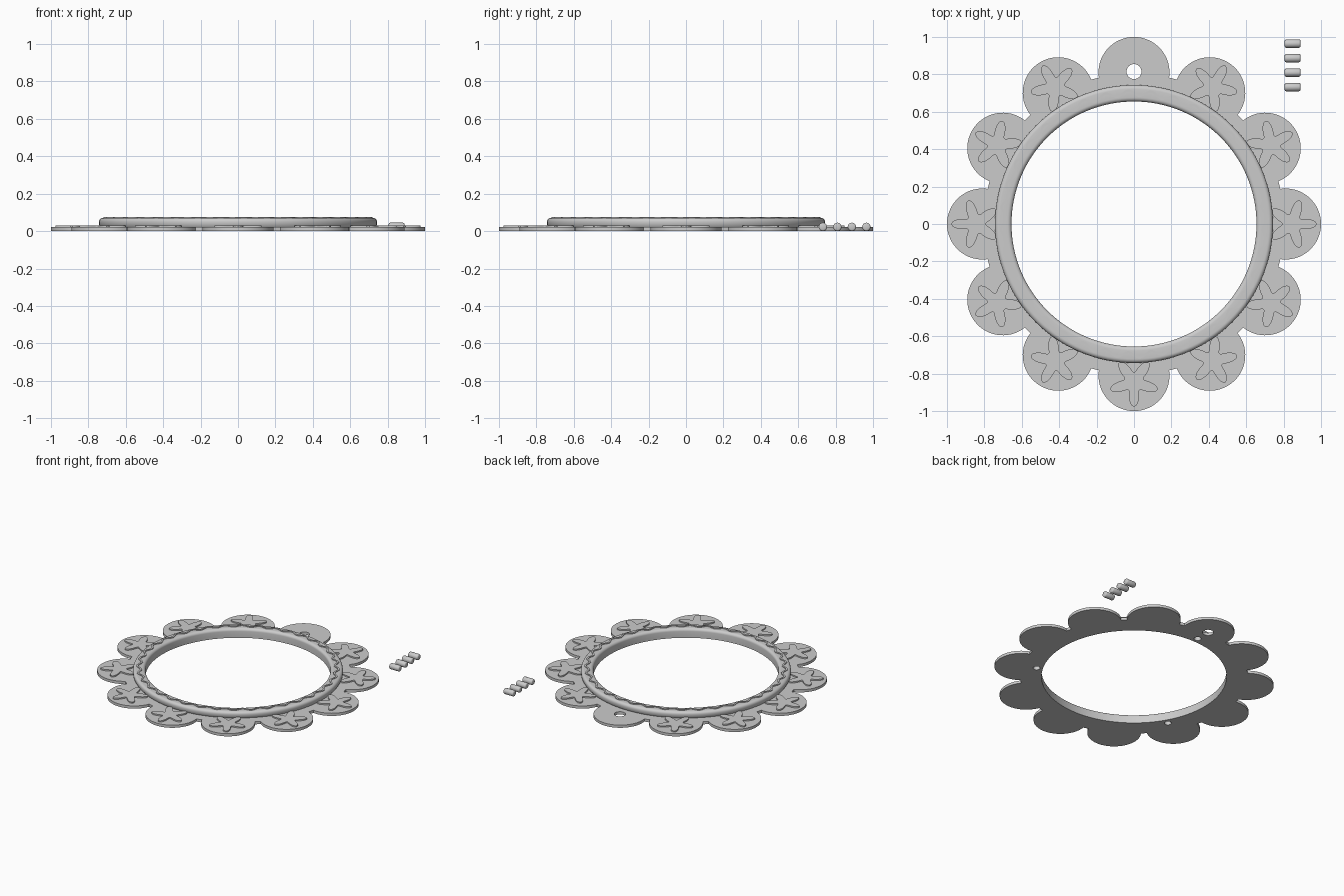
import bpy, bmesh
from math import sin, cos, pi, acos, radians
from mathutils import Matrix, Vector

cube = bpy.data.objects.get("Cube")
if cube:
    bpy.data.objects.remove(cube)

grey = bpy.data.materials.new("plain_grey")
grey.use_nodes = True
COLOUR = (0.6, 0.6, 0.6, 1)
grey.diffuse_color = COLOUR
grey.node_tree.nodes["Principled BSDF"].inputs["Base Color"].default_value = COLOUR

PETALS, PETAL_DIST, PETAL_R, DISC_R = 12, 0.81, 0.19, 0.805
BASE_TOP, RING_TOP = 0.021, 0.071
MID_R = 0.70


def select(ob):
    bpy.ops.object.select_all(action='DESELECT')
    ob.select_set(True)
    bpy.context.view_layer.objects.active = ob


def smooth(ob, degrees=40):
    select(ob)
    bpy.ops.object.shade_smooth_by_angle(angle=radians(degrees))


def polar(radius, n, centre=(0, 0), turn=0):
    """Closed loop whose radius may be a function of the angle."""
    pts = []
    for i in range(n):
        a = 2 * pi * i / n
        r = radius(a) if callable(radius) else radius
        pts.append((centre[0] + r * cos(a + turn), centre[1] + r * sin(a + turn)))
    return pts


def plate(name, loops, z0, z1):
    """Flat plate from closed loops; inner loops become holes."""
    cu = bpy.data.curves.new(name, 'CURVE')
    cu.dimensions = '2D'
    cu.fill_mode = 'BOTH'
    cu.extrude = (z1 - z0) / 2
    for loop in loops:
        sp = cu.splines.new('POLY')
        sp.points.add(len(loop) - 1)
        for p, (x, y) in zip(sp.points, loop):
            p.co = (x, y, 0, 1)
        sp.use_cyclic_u = True
    ob = bpy.data.objects.new(name, cu)
    ob.location.z = (z0 + z1) / 2
    bpy.context.collection.objects.link(ob)
    select(ob)
    bpy.ops.object.convert(target='MESH')
    ob = bpy.context.object
    ob.data.materials.clear()
    ob.data.materials.append(grey)
    smooth(ob)
    return ob


def mesh_object(name, bm):
    bmesh.ops.recalc_face_normals(bm, faces=bm.faces)
    me = bpy.data.meshes.new(name)
    bm.to_mesh(me)
    bm.free()
    me.materials.append(grey)
    ob = bpy.data.objects.new(name, me)
    bpy.context.collection.objects.link(ob)
    return ob


# Scalloped base with centre opening, hanging hole and three peg sockets
outline = []
reach = acos((DISC_R**2 - PETAL_DIST**2 - PETAL_R**2) / (2 * PETAL_DIST * PETAL_R))
for k in range(PETALS):
    a = 2 * pi * k / PETALS
    for i in range(33):
        t = a - reach + 2 * reach * i / 32
        outline.append((PETAL_DIST * cos(a) + PETAL_R * cos(t),
                        PETAL_DIST * sin(a) + PETAL_R * sin(t)))
socket_angles = [pi / 2 + k * 2 * pi / 3 for k in range(3)]
sockets = [(MID_R * cos(a), MID_R * sin(a)) for a in socket_angles]
holes = [polar(0.655, 128), polar(0.04, 32, (0, 0.815))]
holes += [polar(0.025, 24, c) for c in sockets]
plate("petal_base", [outline] + holes, 0, BASE_TOP)

# Raised ring, rounded on its upper edges
profile = [(0.655, BASE_TOP), (0.655, 0.05)]
for i in range(1, 7):
    t = pi / 2 * i / 6
    profile.append((0.677 - 0.022 * cos(t), 0.05 + (RING_TOP - 0.05) * sin(t)))
for i in range(7):
    t = pi / 2 * i / 6
    profile.append((0.721 + 0.022 * sin(t), 0.05 + (RING_TOP - 0.05) * cos(t)))
profile += [(0.743, 0.034), (0.735, BASE_TOP)]
bm = bmesh.new()
verts = [bm.verts.new((r, 0, z)) for r, z in profile]
edges = [bm.edges.new((verts[i], verts[(i + 1) % len(verts)])) for i in range(len(verts))]
bmesh.ops.spin(bm, geom=verts + edges, cent=(0, 0, 0), axis=(0, 0, 1),
               angle=2 * pi, steps=128)
bmesh.ops.remove_doubles(bm, verts=bm.verts, dist=0.0001)
ring = mesh_object("raised_ring", bm)

# Blind sockets under the ring
bm = bmesh.new()
for x, y in sockets:
    bmesh.ops.create_cone(bm, cap_ends=True, segments=24, radius1=0.025, radius2=0.025,
                          depth=0.06, matrix=Matrix.Translation((x, y, 0.018)))
cutter = mesh_object("socket_cutter", bm)
cutter.hide_render = True
mod = ring.modifiers.new("sockets", 'BOOLEAN')
mod.operation = 'DIFFERENCE'
mod.solver = 'EXACT'
mod.object = cutter
select(ring)
bpy.ops.object.modifier_apply(modifier=mod.name)
bpy.data.objects.remove(cutter)
smooth(ring)

# Wavy trim along the top of the ring
WAVES = 36


def wave(offset):
    return lambda a: MID_R + offset + 0.013 * sin(WAVES * a)


plate("wavy_trim", [polar(wave(0.007), WAVES * 12), polar(wave(-0.007), WAVES * 12)],
      RING_TOP - 0.002, RING_TOP + 0.005)

# Star blossoms on every petal except the one with the hanging hole
for k in range(PETALS):
    if k == PETALS // 4:
        continue
    a = 2 * pi * k / PETALS
    star = polar(lambda t: 0.052 + 0.08 * (0.5 + 0.5 * cos(5 * t)) ** 1.2, 80,
                 (0.845 * cos(a), 0.845 * sin(a)), a)
    plate(f"star_blossom_{k + 1}", [star], BASE_TOP - 0.002, 0.031)

# Four loose pegs lying beside the frame
for k in range(4):
    bm = bmesh.new()
    bmesh.ops.create_cone(bm, cap_ends=True, segments=24, radius1=0.0225, radius2=0.0225,
                          depth=0.085, matrix=Matrix.Rotation(pi / 2, 4, 'Y'))
    rims = [e for e in bm.edges if abs(e.verts[0].co.x - e.verts[1].co.x) < 0.001]
    bmesh.ops.bevel(bm, geom=rims, offset=0.008, segments=2, affect='EDGES', profile=0.5)
    peg = mesh_object(f"loose_peg_{k + 1}", bm)
    peg.location = Vector((0.848, 0.732 + 0.0775 * k, 0.0225))
    smooth(peg, 50)
